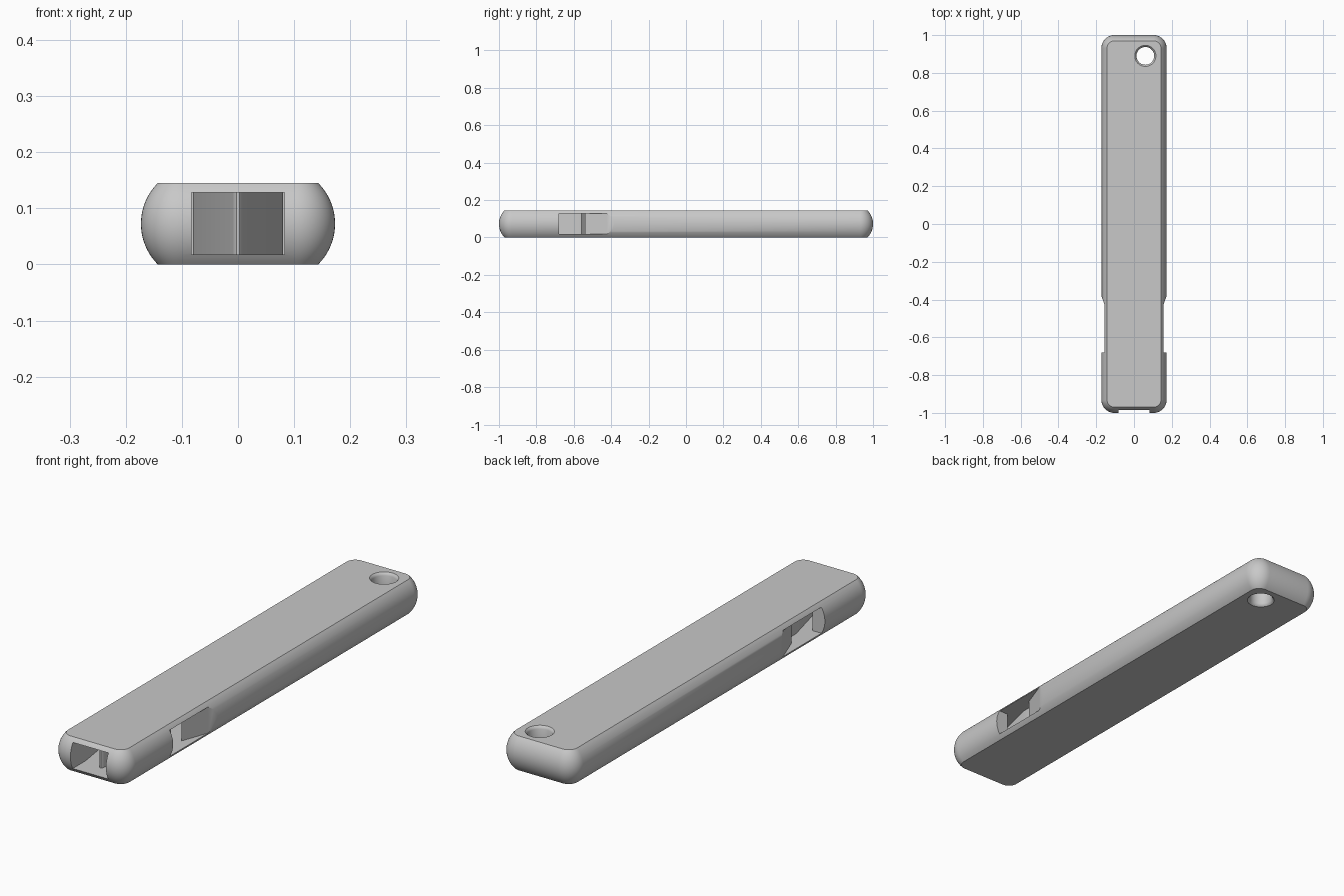
import bpy, bmesh, math

cube = bpy.data.objects.get("Cube")
if cube:
    bpy.data.objects.remove(cube, do_unlink=True)

HEIGHT, HALF_W, HALF_L = 0.145, 0.173, 1.0
BULGE, CORNER = 0.03, 0.07

grey = bpy.data.materials.new("plain_grey")
grey.use_nodes = True
grey.diffuse_color = (0.58, 0.58, 0.58, 1)
grey.node_tree.nodes["Principled BSDF"].inputs["Base Color"].default_value = grey.diffuse_color


def loft(name, rings):
    """Closed solid through a stack of rings with equal point counts."""
    bm = bmesh.new()
    loops = [[bm.verts.new(p) for p in ring] for ring in rings]
    for a, b in zip(loops, loops[1:]):
        for i in range(len(a)):
            j = (i + 1) % len(a)
            bm.faces.new((a[i], a[j], b[j], b[i]))
    bm.faces.new(loops[0][::-1])
    bm.faces.new(loops[-1])
    bmesh.ops.recalc_face_normals(bm, faces=bm.faces)
    mesh = bpy.data.meshes.new(name)
    bm.to_mesh(mesh)
    bm.free()
    mesh.materials.append(grey)
    obj = bpy.data.objects.new(name, mesh)
    bpy.context.collection.objects.link(obj)
    return obj


def rounded_rectangle(inset, z, steps=12):
    r = CORNER - inset
    cx, cy = HALF_W - CORNER, HALF_L - CORNER
    ring = []
    for k, (sx, sy) in enumerate(((1, 1), (-1, 1), (-1, -1), (1, -1))):
        for i in range(steps + 1):
            a = math.pi / 2 * (k + i / steps)
            ring.append((sx * cx + r * math.cos(a), sy * cy + r * math.sin(a), z))
    return ring


def circle(x, y, z, r, n=48):
    return [(x + r * math.cos(math.tau * i / n), y + r * math.sin(math.tau * i / n), z)
            for i in range(n)]


# Body: long bar with flat top and bottom and bulging sides
half = HEIGHT / 2
radius = (half ** 2 + BULGE ** 2) / (2 * BULGE)
spread = math.asin(half / radius)
rings = []
for i in range(21):
    a = spread * (i / 10 - 1)
    rings.append(rounded_rectangle(radius * (1 - math.cos(a)), half + radius * math.sin(a)))
body = loft("whistle_body", rings)

# Air passage: mouth, splitting wedge, side windows with ramps, two chambers


def passage_side(chamber_end):
    return [(0.083, -1.1), (0.083, -0.9), (0.115, -0.68), (0.25, -0.68),
            (0.25, -0.168), (0.115, -0.54), (0.115, chamber_end),
            (0.015, chamber_end), (0.015, -0.5), (0.08, -0.56), (0.08, -0.62),
            (0.009, -0.905), (0.007, -0.914), (0.003, -0.919)]


outline = passage_side(0.7) + [(-x, y) for x, y in reversed(passage_side(0.5))]
passage = loft("passage_cutter", [[(x, y, z) for x, y in outline] for z in (0.018, 0.128)])

# Cord hole with eased rims
profile = ((-0.01, 0.06), (0, 0.056), (0.004, 0.051), (0.012, 0.047))
stack = list(profile) + [(HEIGHT - z, r) for z, r in reversed(profile)]
hole = loft("cord_hole_cutter", [circle(0.06, 0.89, z, r) for z, r in stack])

bpy.context.view_layer.objects.active = body
body.select_set(True)
for cutter in (passage, hole):
    mod = body.modifiers.new(cutter.name, 'BOOLEAN')
    mod.operation = 'DIFFERENCE'
    mod.solver = 'EXACT'
    mod.object = cutter
    bpy.ops.object.modifier_apply(modifier=mod.name)
    bpy.data.objects.remove(cutter, do_unlink=True)

bpy.ops.object.shade_smooth_by_angle(angle=math.radians(30))
